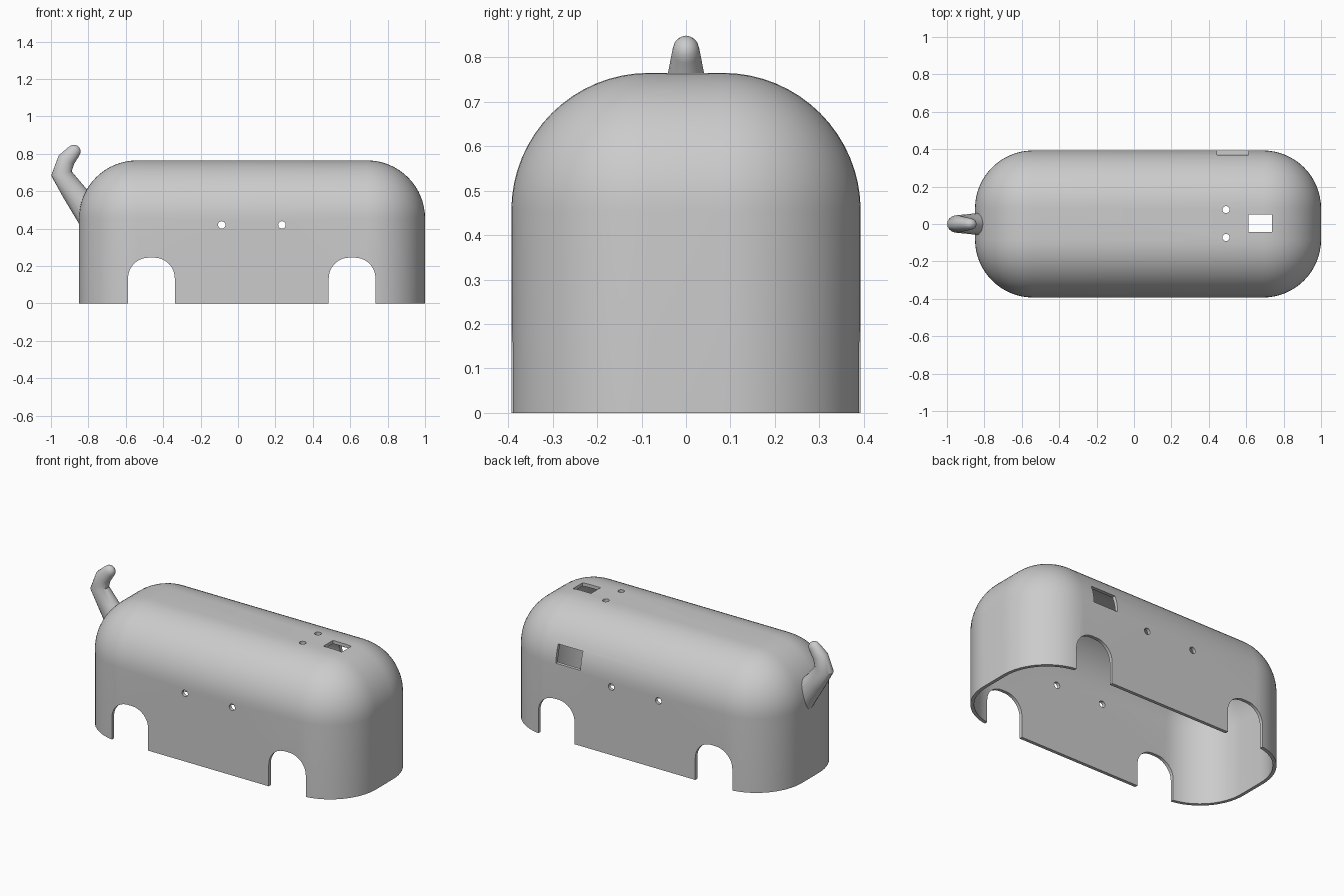
import bpy, bmesh, math
from mathutils import Vector

old = bpy.data.objects.get("Cube")
if old:
    bpy.data.objects.remove(old, do_unlink=True)

grey = bpy.data.materials.new("plain_grey")
grey.use_nodes = True
grey.diffuse_color = (0.6, 0.6, 0.6, 1)
grey.node_tree.nodes["Principled BSDF"].inputs["Base Color"].default_value = (0.6, 0.6, 0.6, 1)


def add_object(name, bm, cutter=False):
    bmesh.ops.recalc_face_normals(bm, faces=bm.faces)
    mesh = bpy.data.meshes.new(name)
    bm.to_mesh(mesh)
    bm.free()
    mesh.materials.append(grey)
    obj = bpy.data.objects.new(name, mesh)
    bpy.context.collection.objects.link(obj)
    obj.hide_render = cutter
    return obj


def rounded_box(name, low, high, radius=0, pick=None, segments=16, cutter=False):
    """Box between two corners; edges chosen by pick(direction, middle) are rounded."""
    low, high = Vector(low), Vector(high)
    bm = bmesh.new()
    bmesh.ops.create_cube(bm, size=1)
    for v in bm.verts:
        v.co = [(a + b) / 2 + c * (b - a) for a, b, c in zip(low, high, v.co)]
    if pick:
        centre = (low + high) / 2
        edges = [e for e in bm.edges
                 if pick((e.verts[1].co - e.verts[0].co).normalized(),
                         (e.verts[0].co + e.verts[1].co) / 2 - centre)]
        bmesh.ops.bevel(bm, geom=edges, offset=radius, segments=segments,
                        profile=0.5, affect='EDGES', clamp_overlap=True)
    return add_object(name, bm, cutter)


def rod(name, centre, radius, depth, axis):
    bm = bmesh.new()
    bmesh.ops.create_cone(bm, cap_ends=True, segments=24, radius1=radius, radius2=radius, depth=depth)
    turn = Vector(axis).to_track_quat('Z', 'Y').to_matrix()
    for v in bm.verts:
        v.co = turn @ v.co + Vector(centre)
    return add_object(name, bm, True)


def cut(obj, cutters):
    bpy.context.view_layer.objects.active = obj
    for c in cutters:
        mod = obj.modifiers.new("cut", 'BOOLEAN')
        mod.operation = 'DIFFERENCE'
        mod.solver = 'EXACT'
        mod.object = c
        bpy.ops.object.modifier_apply(modifier=mod.name)


def smooth(obj):
    bpy.ops.object.select_all(action='DESELECT')
    obj.select_set(True)
    bpy.context.view_layer.objects.active = obj
    bpy.ops.object.shade_smooth_by_angle(angle=math.radians(35))


# Domed hollow shell
def dome_edges(d, m):
    return abs(d.z) > 0.9 or m.z > 0.01


WALL, R = 0.02, 0.31
body = rounded_box("body_shell", (-0.85, -0.393, 0), (1, 0.393, 0.765), R, dome_edges)
cavity = rounded_box("cavity_cutter", (-0.85 + WALL, -0.393 + WALL, -0.2),
                     (1 - WALL, 0.393 - WALL, 0.765 - WALL), R - WALL, dome_edges, cutter=True)
cutters = [cavity]

# Leg arches through both sides
for x in (-0.463, 0.61):
    cutters.append(rounded_box("arch_cutter", (x - 0.125, -0.6, -0.1), (x + 0.125, 0.6, 0.245), 0.11,
                               lambda d, m: abs(d.y) > 0.9 and m.z > 0, 10, True))

# Small round holes in the sides and the top
for x in (-0.087, 0.235):
    cutters.append(rod("side_hole_cutter", (x, 0, 0.42), 0.02, 1.2, (0, 1, 0)))
for y in (-0.072, 0.077):
    cutters.append(rod("top_hole_cutter", (0.492, y, 0.75), 0.019, 0.2, (0, 0, 1)))

# Rectangular openings in the top and the back
cutters.append(rounded_box("top_slot_cutter", (0.613, -0.043, 0.6), (0.737, 0.05, 0.9), cutter=True))
cutters.append(rounded_box("back_window_cutter", (0.445, 0.3, 0.465), (0.613, 0.5, 0.575), cutter=True))
cut(body, cutters)
smooth(body)

# Curled tail: rings of (x, z, radius) swept along a bent path with a rounded tip
path = [(-0.78, 0.46, 0.078), (-0.885, 0.605, 0.062), (-0.944, 0.695, 0.056),
        (-0.918, 0.768, 0.047), (-0.878, 0.812, 0.037)]
points = [Vector((x, 0, z)) for x, z, r in path]
radii = [r for x, z, r in path]
end_dir = (points[-1] - points[-2]).normalized()
tip, tip_r = points[-1], radii[-1]
for a in (30, 55, 78):
    points.append(tip + end_dir * tip_r * math.sin(math.radians(a)))
    radii.append(tip_r * math.cos(math.radians(a)))

bm = bmesh.new()
rings, SIDES = [], 20
for i, (p, r) in enumerate(zip(points, radii)):
    t = (points[min(i + 1, len(points) - 1)] - points[max(i - 1, 0)]).normalized()
    if i >= len(path) - 1:
        t = end_dir
    side = Vector((0, 1, 0))
    up = t.cross(side)
    angles = [math.tau * k / SIDES for k in range(SIDES)]
    rings.append([bm.verts.new(p + r * (0.85 * math.cos(a) * side + math.sin(a) * up)) for a in angles])
for a, b in zip(rings, rings[1:]):
    for k in range(SIDES):
        n = (k + 1) % SIDES
        bm.faces.new((a[k], a[n], b[n], b[k]))
bm.faces.new(rings[0])
bm.faces.new(rings[-1])
tail = add_object("tail", bm)
cut(tail, [cavity])
smooth(tail)

# Helpers are no longer needed
for c in cutters:
    bpy.data.objects.remove(c, do_unlink=True)
